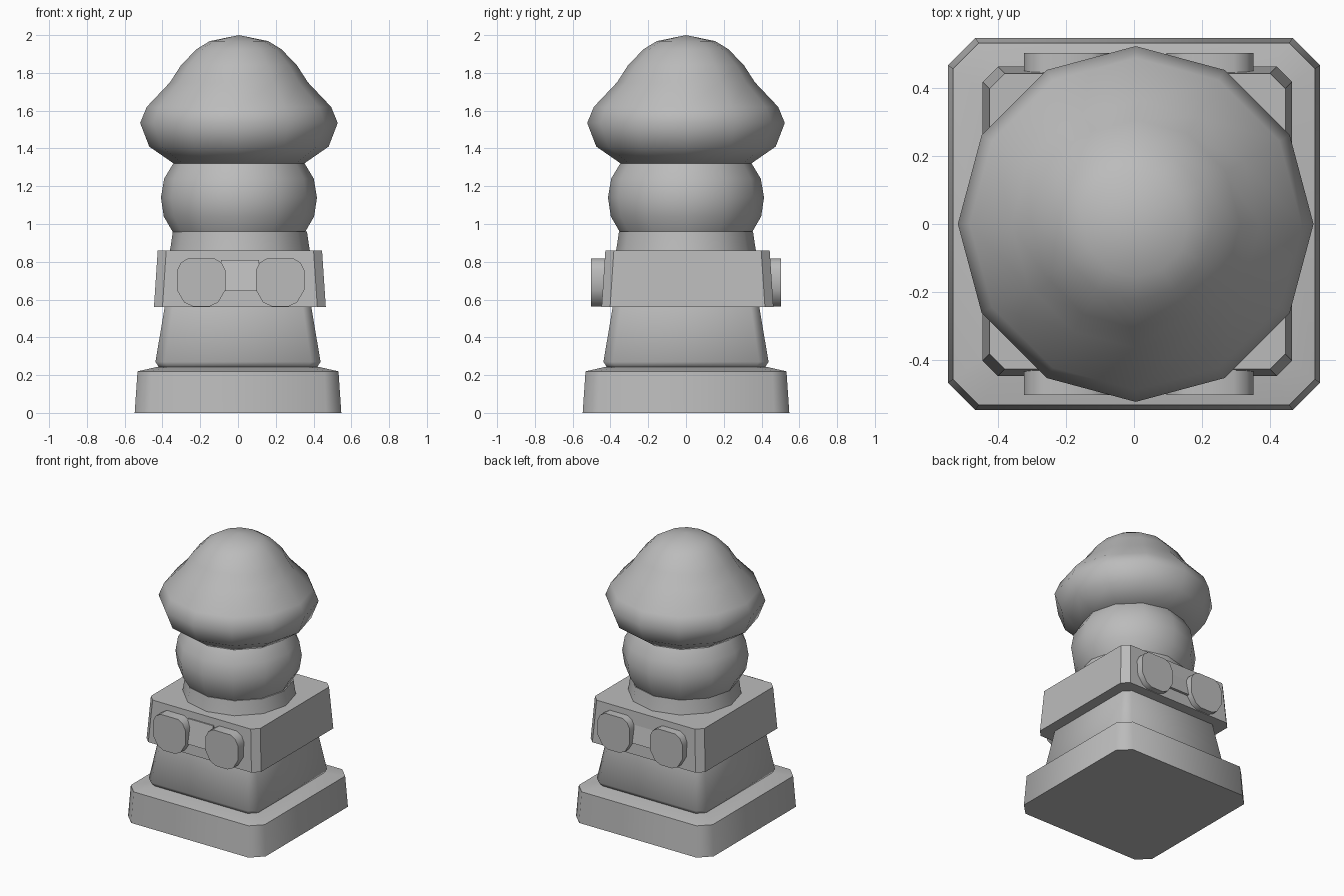
import bpy, bmesh, math

cube = bpy.data.objects.get("Cube")
if cube:
    bpy.data.objects.remove(cube, do_unlink=True)

stone = bpy.data.materials.new("grey stone")
stone.use_nodes = True
stone.diffuse_color = (0.5, 0.5, 0.5, 1)
stone.node_tree.nodes["Principled BSDF"].inputs["Base Color"].default_value = (0.5, 0.5, 0.5, 1)


def loft(name, rings, smooth_angle):
    """Skin a stack of equal-length point rings and cap both ends."""
    bm = bmesh.new()
    loops = [[bm.verts.new(p) for p in ring] for ring in rings]
    n = len(loops[0])
    for a, b in zip(loops, loops[1:]):
        for i in range(n):
            j = (i + 1) % n
            bm.faces.new((a[i], a[j], b[j], b[i]))
    bm.faces.new(loops[0][::-1])
    bm.faces.new(loops[-1])
    bmesh.ops.remove_doubles(bm, verts=bm.verts, dist=1e-4)
    bmesh.ops.recalc_face_normals(bm, faces=bm.faces)
    mesh = bpy.data.meshes.new(name)
    bm.to_mesh(mesh)
    bm.free()
    mesh.materials.append(stone)
    obj = bpy.data.objects.new(name, mesh)
    bpy.context.collection.objects.link(obj)
    bpy.ops.object.select_all(action='DESELECT')
    obj.select_set(True)
    bpy.context.view_layer.objects.active = obj
    bpy.ops.object.shade_smooth_by_angle(angle=math.radians(smooth_angle))
    return obj


def octagon(h, c, z, cx=0.0, cy=0.0):
    """Square of half size h with corners cut by c."""
    k = h - c
    pts = [(h, -k), (h, k), (k, h), (-k, h), (-h, k), (-h, -k), (-k, -h), (k, -h)]
    return [(cx + x, cy + y, z) for x, y in pts]


def turned(name, profile, cx, smooth_angle=50):
    """Twelve-sided turned part from (radius, height) pairs."""
    rings = [[(cx + r * math.cos(i * math.pi / 6), r * math.sin(i * math.pi / 6), z)
              for i in range(12)] for r, z in profile]
    return loft(name, rings, smooth_angle)


# Plinth and tapered body
loft("plinth", [octagon(0.547, 0.08, 0), octagon(0.532, 0.075, 0.22),
                octagon(0.43, 0.05, 0.243)], 50)
loft("body", [octagon(0.415, 0.05, 0.235), octagon(0.437, 0.05, 0.27),
              octagon(0.385, 0.045, 0.58)], 50)

# Head block
loft("head_block", [octagon(0.455, 0.045, 0.56, 0.01, 0.008),
                    octagon(0.435, 0.045, 0.86, 0.01, 0.008)], 40)

# Raised eye discs and bridge, on the front and the back
eye = [(0.128, -0.04), (0.128, 0.065), (0.108, 0.105), (0.07, 0.128), (-0.07, 0.128),
       (-0.108, 0.105), (-0.128, 0.065), (-0.128, -0.04), (-0.09, -0.105),
       (-0.045, -0.126), (0.045, -0.126), (0.09, -0.105)]
for side, s in (("front", -1), ("back", 1)):
    for hand, cx in (("right", -0.195), ("left", 0.223)):
        loft(f"{side}_{hand}_eye",
             [[(cx + x, s * y, 0.69 + z) for x, z in eye] for y in (0.40, 0.503)], 50)
    # Wedge that fades into the block towards the top
    wedge = [(0.40, 0.645), (0.475, 0.645), (0.44, 0.81), (0.40, 0.81)]
    loft(f"{side}_bridge", [[(x, s * y, z) for y, z in wedge] for x in (-0.09, 0.11)], 30)

# Neck, ball and domed cap
turned("neck", [(0.372, 0.85), (0.365, 0.89), (0.355, 0.96)], 0.01)
turned("ball", [(0.35, 0.957), (0.398, 1.04), (0.413, 1.14), (0.396, 1.24),
                (0.345, 1.325)], 0.005)
turned("cap", [(0.345, 1.32), (0.475, 1.41), (0.523, 1.535), (0.488, 1.62),
               (0.365, 1.75), (0.307, 1.84), (0.225, 1.925), (0.155, 1.968),
               (0.0, 2.0)], 0.005, 60)
